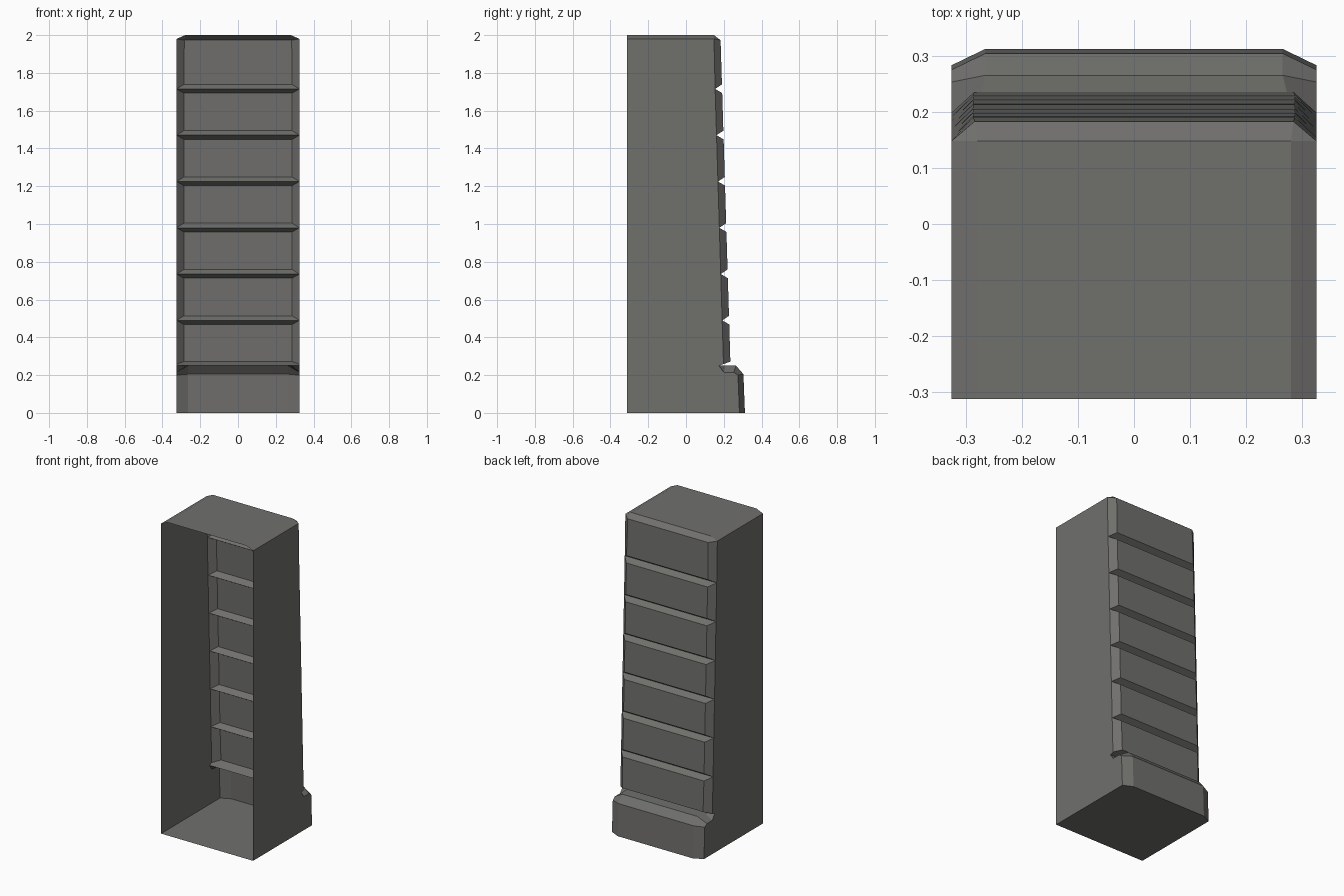
import bpy, bmesh

if "Cube" in bpy.data.objects:
    bpy.data.objects.remove(bpy.data.objects["Cube"])

W, BACK = 0.325, -0.312


def face_y(z):
    """Leaning line of the raised panels."""
    return 0.183 + 0.0304 * (1.98 - z)


# Rows from bottom to top: (mid z, mid y, mid half width, edge z, edge y)
# Plinth and ledge
rows = [
    (0.0, 0.312, 0.265, 0.0, 0.283),
    (0.205, 0.304, 0.265, 0.20, 0.275),
    (0.25, 0.265, 0.265, 0.215, 0.253),
    (0.25, 0.205, 0.28, 0.215, 0.20),
    (0.25, 0.175, 0.285, 0.25, 0.175),
    (0.272, face_y(0.272), 0.285, 0.258, face_y(0.258) - 0.037),
]
# Grooves between the panels, mitred at their ends
for i in range(6):
    zc = 0.49 + 0.245 * i
    tip = face_y(zc) - 0.037
    for dz, depth in ((-0.022, 0), (0, 0.037), (0.024, 0)):
        z = zc + dz
        rows.append((z, face_y(z) - depth, 0.287, zc, tip))
# Chamfered top
rows.append((1.973, 0.183, 0.284, 1.98, 0.148))
rows.append((2.0, 0.148, 0.28, 1.98, 0.148))

bm = bmesh.new()
grid = []
for zm, ym, xm, ze, ye in rows:
    pts = [(-W, ye, ze), (-xm, ym, zm), (xm, ym, zm), (W, ye, ze)]
    grid.append([bm.verts.new(p) for p in pts])

# Panelled face
for a, b in zip(grid, grid[1:]):
    for k in range(3):
        bm.faces.new((a[k + 1], a[k], b[k], b[k + 1]))

# Sides, floor and roof; the -y side stays open
low = [bm.verts.new((x, BACK, 0)) for x in (-W, W)]
high = [bm.verts.new((x, BACK, z)) for x, z in
        ((-W, 1.98), (-0.28, 2), (0.28, 2), (W, 1.98))]
bm.faces.new([low[0], high[0]] + [r[0] for r in reversed(grid)])
bm.faces.new([r[3] for r in grid] + [high[3], low[1]])
bm.faces.new([low[0]] + grid[0] + [low[1]])
for k in range(3):
    bm.faces.new((high[k], high[k + 1], grid[-1][k + 1], grid[-1][k]))

bmesh.ops.remove_doubles(bm, verts=bm.verts, dist=0.0005)
bmesh.ops.recalc_face_normals(bm, faces=bm.faces)
mesh = bpy.data.meshes.new("panelled_pillar")
bm.to_mesh(mesh)
bm.free()

# Dark stone colour
stone = bpy.data.materials.new("dark_stone")
stone.diffuse_color = (0.162, 0.16, 0.152, 1)
stone.use_nodes = True
stone.node_tree.nodes["Principled BSDF"].inputs["Base Color"].default_value = stone.diffuse_color
mesh.materials.append(stone)
bpy.context.collection.objects.link(bpy.data.objects.new("panelled_pillar", mesh))
